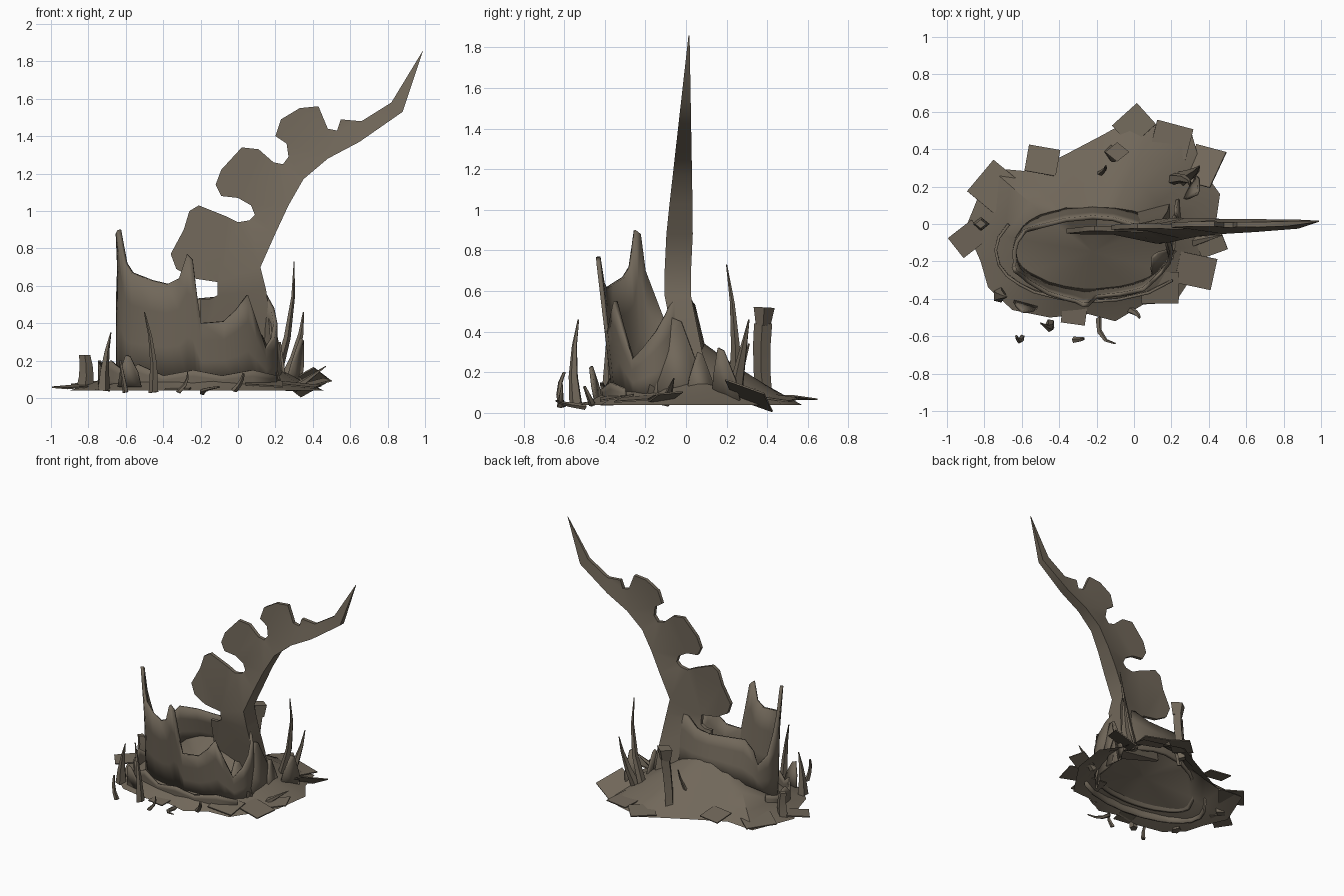
import bpy, bmesh, math
from mathutils import Vector, Matrix, Euler

if "Cube" in bpy.data.objects:
    bpy.data.objects.remove(bpy.data.objects["Cube"])

mat = bpy.data.materials.new("weathered brown")
mat.diffuse_color = (0.165, 0.137, 0.102, 1)
mat.use_nodes = True
mat.node_tree.nodes["Principled BSDF"].inputs["Base Color"].default_value = mat.diffuse_color


def finish(name, bm, angle=40, solid=0):
    bmesh.ops.recalc_face_normals(bm, faces=bm.faces)
    me = bpy.data.meshes.new(name)
    bm.to_mesh(me)
    bm.free()
    me.materials.append(mat)
    ob = bpy.data.objects.new(name, me)
    bpy.context.collection.objects.link(ob)
    bpy.ops.object.select_all(action='DESELECT')
    ob.select_set(True)
    bpy.context.view_layer.objects.active = ob
    bpy.ops.object.shade_smooth_by_angle(angle=math.radians(angle))
    if solid:
        m = ob.modifiers.new("thickness", 'SOLIDIFY')
        m.thickness = solid
        m.offset = 0
    return ob


def bridge(bm, a, b, closed):
    n = len(a)
    for i in range(n if closed else n - 1):
        j = (i + 1) % n
        bm.faces.new((a[i], a[j], b[j], b[i]))


# Earth mound: ragged outline rising to the broken trunk
CX, CY = -0.22, -0.15
outline = [(-.9, -.02), (-.82, -.2), (-.78, -.34), (-.65, -.46), (-.45, -.5), (-.25, -.48),
           (-.1, -.52), (.05, -.43), (.22, -.42), (.3, -.3), (.42, -.12), (.46, .16),
           (.36, .3), (.31, .48), (.1, .54), (0, .57), (-.16, .48), (-.35, .38),
           (-.55, .28), (-.77, .3)]
bm = bmesh.new()
rings = []
for t in (0, .35, .7, 1):
    ring = []
    for x, y in outline:
        a = math.atan2((y - CY) / .25, (x - CX) / .4)
        ix, iy = CX + .4 * math.cos(a), CY + .23 * math.sin(a)
        back = max(0, math.sin(a))
        top = .11 + .24 * back ** 1.5
        ring.append(bm.verts.new((x + (ix - x) * t, y + (iy - y) * t, .04 + (top - .04) * t ** 1.1)))
    rings.append(ring)
for r0, r1 in zip(rings, rings[1:]):
    bridge(bm, r0, r1, True)
hub = bm.verts.new((CX, CY, .2))
for i, v in enumerate(rings[-1]):
    bm.faces.new((v, rings[-1][(i + 1) % len(outline)], hub))
finish("earth_mound", bm)


# Curved broken walls: (angle in degrees, top height)
def wall(name, prof, rx, ry, front_z, back_z, flare, closed, thick):
    bm = bmesh.new()
    rows = []
    for k in (0, .35, .7, 1):
        row = []
        for deg, h in prof:
            a = math.radians(deg)
            s = math.sin(a)
            z0 = front_z + (back_z - front_z) * max(0, s)
            z = z0 + (h - z0) * k
            f = 1 + (flare * (z - .4) if s < 0 else -2 * flare * (z - .3))
            g = 1 + max(0, z - .65) * .2
            row.append(bm.verts.new((CX + rx * math.cos(a) * g, CY + ry * f * s, z)))
        rows.append(row)
    for r0, r1 in zip(rows, rows[1:]):
        bridge(bm, r0, r1, closed)
    return finish(name, bm, 50, thick)


wall("hollow_trunk_wall",
     [(90, .53), (75, .54), (60, .6), (45, .6), (30, .56), (15, .48), (0, .4), (-15, .32),
      (-30, .26), (-42, .42), (-50, .55), (-60, .47), (-70, .41), (-87, .4), (-90, .56), (-93, .74),
      (-97, .77), (-103, .64), (-112, .61), (-125, .63), (-145, .67), (-153, .72), (-157, .82),
      (-160, .9), (-165, .88), (-169, .7), (-180, .57), (-195, .42), (-210, .36), (-217, .46),
      (-230, .54), (-250, .54)], .42, .24, .09, .28, .5, True, .022)
wall("outer_bark_rim",
     [(150, .17), (165, .15), (178, .2), (195, .13), (208, .2), (222, .14), (233, .18),
      (250, .12), (268, .15), (285, .12), (305, .15), (325, .12)],
     .52, .28, .04, .1, .2, False, .015)

# Tall curved blade with lobed inner edge: outer edge first, then lobes
outer = [(.19, .15), (.18, .35), (.15, .58), (.12, .7), (.2, .88), (.27, 1.03), (.35, 1.17),
         (.48, 1.28), (.65, 1.37), (.88, 1.53), (.99, 1.86)]
inner = [(.82, 1.58), (.66, 1.48), (.55, 1.49), (.53, 1.43), (.48, 1.44), (.43, 1.56),
         (.33, 1.55), (.23, 1.49), (.2, 1.4), (.26, 1.36), (.27, 1.29), (.24, 1.25), (.19, 1.26),
         (.11, 1.33), (.02, 1.34), (-.09, 1.22), (-.12, 1.14), (-.09, 1.08), (0, 1.07),
         (.07, 1.03), (.09, .98), (.06, .95), (0, .94), (-.06, .97), (-.21, 1.03), (-.26, 1),
         (-.29, .9), (-.36, .77), (-.33, .69), (-.24, .64), (-.11, .62), (-.11, .55),
         (-.15, .53), (-.2, .53), (-.2, .25)]
bm = bmesh.new()
sides = [[bm.verts.new((x, 0, z)) for x, z in outer + inner] for s in (-1, 1)]
caps = [bm.faces.new(vs) for vs in sides]
for f in caps:
    f.normal_update()
bmesh.ops.triangulate(bm, faces=caps, ngon_method='BEAUTY')
bridge(bm, sides[0], sides[1], True)
for s, vs in zip((-1, 1), sides):
    for i, v in enumerate(vs):
        z = v.co.z
        mid = -.045 + .06 * max(0, (z - .6) / 1.26) + .2 * max(0, .6 - z)
        h = .065 * min(1, max(.04, (1.9 - z) / 1.0)) if i < len(outer) else .013
        v.co.y = mid + s * h
finish("curved_lobed_blade", bm, 45)


# Tapered spikes and stubs, bent between base and tip
def spike(name, base, tip, r0, r1, bend=(0, 0), sides=5):
    bm = bmesh.new()
    b, t = Vector(base), Vector(tip)
    q = (t - b).to_track_quat('Z', 'Y')
    rings = []
    for k in (0, .35, .7, 1):
        c = b.lerp(t, k) + Vector((bend[0], bend[1], 0)) * math.sin(math.pi * k)
        r = r0 + (r1 - r0) * k
        rings.append([bm.verts.new(c + q @ Vector((r * math.cos(i * math.tau / sides),
                                                   r * .8 * math.sin(i * math.tau / sides), 0)))
                      for i in range(sides)])
    for r, s in zip(rings, rings[1:]):
        bridge(bm, r, s, True)
    bm.faces.new(rings[0])
    bm.faces.new(rings[-1])
    finish(name, bm)


spikes = [((.2, .24, .1), (.3, .2, .73), .035, .003, (.03, .02)),
          ((.25, .24, .08), (.35, .31, .46), .045, .004, (.02, 0)),
          ((-.45, -.54, .03), (-.5, -.53, .46), .035, .004, (.02, -.02)),
          ((-.72, -.38, .04), (-.68, -.39, .35), .045, .004, (-.01, 0)),
          ((-.6, -.61, .03), (-.63, -.6, .2), .02, .008, (0, -.02)),
          ((-.32, -.62, .03), (-.27, -.61, .14), .018, .004, (.02, 0)),
          ((-.19, -.5, .03), (-.1, -.64, .06), .02, .006, (-.03, -.03)),
          ((-.02, -.46, .04), (.03, -.5, .13), .02, .008, (.01, 0)),
          ((-.22, .25, .12), (-.15, .31, .34), .02, .006, (.02, 0)),
          ((.3, -.1, .05), (.47, -.06, .17), .03, .003, (0, 0))]
for i, s in enumerate(spikes):
    spike("root_spike_%d" % (i + 1), *s)
spike("square_stub_back", (-.13, .385, .08), (-.09, .38, .44), .04, .045, (0, -.01), 4)
spike("square_stub_back_top", (-.09, .38, .43), (-.09, .385, .52), .045, .065, (0, 0), 4)
spike("square_stub_left", (-.82, 0, .05), (-.82, 0, .23), .045, .03, (.01, 0), 4)

# Loose slabs lying around the rim: centre, size, tilt in degrees
slabs = [((-.89, -.08, .06), .16, (3, -4, 38)), ((-.75, .2, .075), .22, (-5, 3, 50)),
         ((-.49, .34, .1), .17, (-12, 0, -10)), ((0, .53, .075), .18, (-6, 0, 42)),
         ((.2, .45, .075), .2, (-8, 4, -15)), ((.37, .31, .085), .22, (-30, 18, 65)),
         ((.33, -.25, .07), .2, (4, 6, -12)), ((.41, -.1, .08), .15, (5, -14, 20)),
         ((-.32, -.48, .05), .13, (6, 0, -8)), ((.14, -.34, .08), .2, (10, 4, 0))]
for i, (c, size, rot) in enumerate(slabs):
    bm = bmesh.new()
    m = Matrix.LocRotScale(Vector(c), Euler([math.radians(a) for a in rot]), Vector((size, size * .85, .008)))
    bmesh.ops.create_cube(bm, size=1, matrix=m)
    finish("loose_slab_%d" % (i + 1), bm)

# Upright bark shards: base centre, width, height, heading, lean
shards = [((.23, -.06, .05), .28, .42, 80, -.06), ((.17, -.22, .05), .2, .3, 50, -.08),
          ((.25, .07, .05), .15, .25, 95, -.03), ((.29, .2, .04), .16, .28, 60, .06),
          ((-.58, -.43, .06), .13, .17, -15, .04)]
for i, (c, w, h, head, lean) in enumerate(shards):
    bm = bmesh.new()
    d = Vector((math.cos(math.radians(head)), math.sin(math.radians(head)), 0))
    n = Vector((d.y, -d.x, 0))
    pts = [(-.5, 0), (.5, 0), (.4, .45), (.1, .95), (-.08, 1), (-.35, .5)]
    vs = [bm.verts.new(Vector(c) + d * (u * w) + n * (lean * v) + Vector((0, 0, h * v))) for u, v in pts]
    bm.faces.new(vs)
    finish("bark_shard_%d" % (i + 1), bm, 40, .015)
